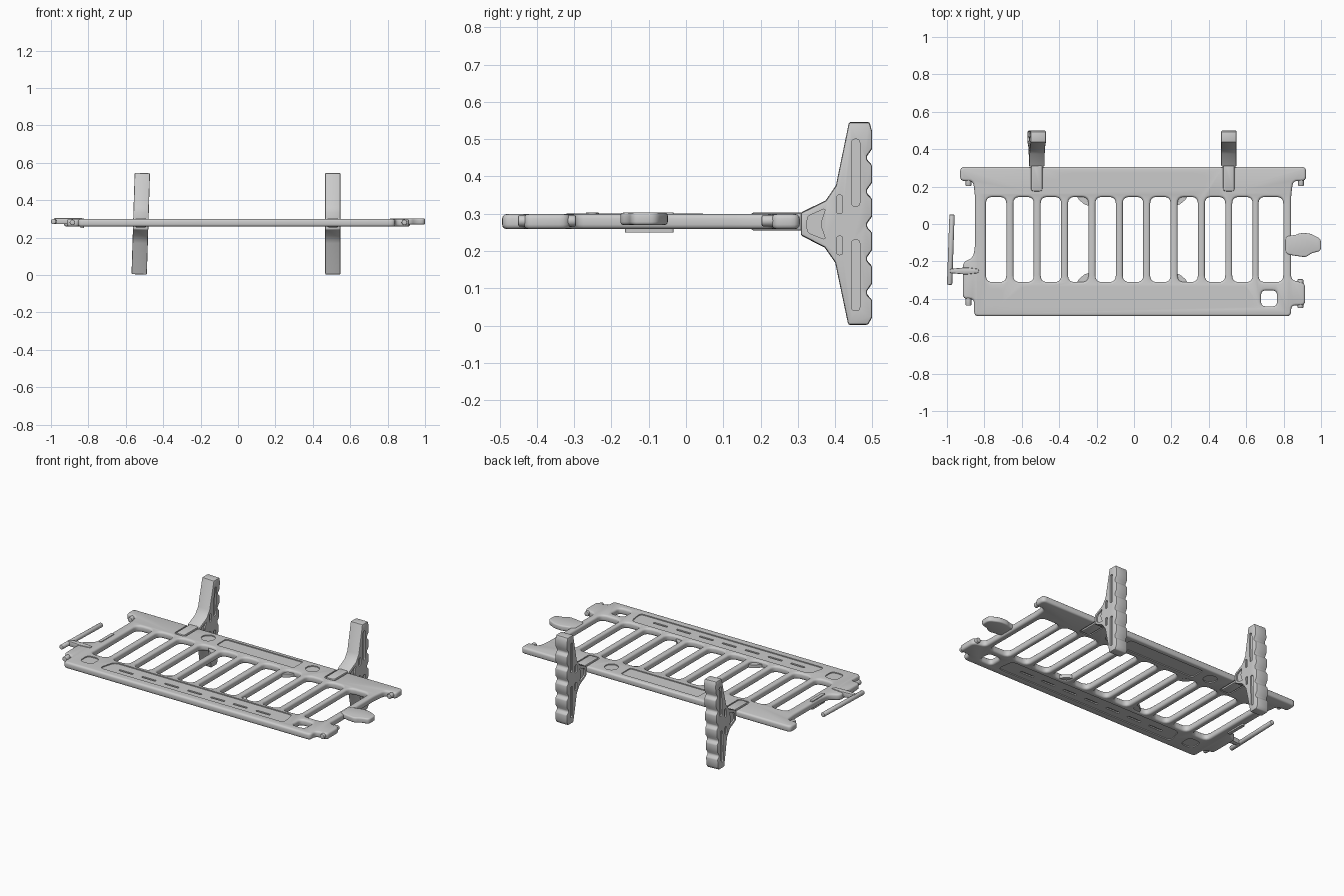
import bpy, bmesh, math
from mathutils import Vector, Matrix

if "Cube" in bpy.data.objects:
    bpy.data.objects.remove(bpy.data.objects["Cube"])

Z0, Z1 = 0.259, 0.299          # panel thickness


def rounded(pts, r, seg=4):
    """Round every corner of a polygon."""
    out, n = [], len(pts)
    for i in range(n):
        p, a, b = (Vector(pts[k % n]) for k in (i, i - 1, i + 1))
        u, v = a - p, b - p
        p0 = p + u.normalized() * min(r, u.length * 0.45)
        p1 = p + v.normalized() * min(r, v.length * 0.45)
        for s in range(seg + 1):
            t = s / seg
            out.append(p0 * (1 - t) ** 2 + p * 2 * t * (1 - t) + p1 * t * t)
    return out


def rrect(cx, cy, w, h, r):
    w, h = w / 2, h / 2
    return rounded([(cx - w, cy - h), (cx + w, cy - h), (cx + w, cy + h), (cx - w, cy + h)], r)


def circle(cx, cy, r, n=20):
    return [Vector((cx + r * math.cos(2 * math.pi * i / n), cy + r * math.sin(2 * math.pi * i / n)))
            for i in range(n)]


def prism(name, loops, spans, along_x=False):
    """Extrude every loop through every (low, high) span into one object."""
    bm = bmesh.new()
    for lo, hi in spans:
        for loop in loops:
            face = bm.faces.new([bm.verts.new((p[0], p[1], lo)) for p in loop])
            ext = bmesh.ops.extrude_face_region(bm, geom=[face])["geom"]
            bmesh.ops.translate(bm, vec=(0, 0, hi - lo),
                                verts=[g for g in ext if isinstance(g, bmesh.types.BMVert)])
    if along_x:                # (a, b, c) -> (c, a, b)
        bm.transform(Matrix(((0, 0, 1, 0), (1, 0, 0, 0), (0, 1, 0, 0), (0, 0, 0, 1))))
    bmesh.ops.recalc_face_normals(bm, faces=bm.faces)
    me = bpy.data.meshes.new(name)
    bm.to_mesh(me)
    bm.free()
    ob = bpy.data.objects.new(name, me)
    bpy.context.collection.objects.link(ob)
    return ob


def apply(ob, mod):
    with bpy.context.temp_override(object=ob, active_object=ob):
        bpy.ops.object.modifier_apply(modifier=mod.name)


def cut(ob, cutter):
    m = ob.modifiers.new("cut", "BOOLEAN")
    m.operation, m.solver, m.object = "DIFFERENCE", "EXACT", cutter
    apply(ob, m)
    bpy.data.objects.remove(cutter)


def bevel(ob, width, seg=3):
    m = ob.modifiers.new("bevel", "BEVEL")
    m.width, m.segments, m.limit_method = width, seg, "ANGLE"
    m.angle_limit = math.radians(40)
    m.use_clamp_overlap = False
    apply(ob, m)


def smooth(ob):
    ob.data.shade_smooth()
    ob.data.set_sharp_from_angle(angle=math.radians(35))


def rod(name, a, b, r):
    a, b = Vector(a), Vector(b)
    bm = bmesh.new()
    bmesh.ops.create_cone(bm, cap_ends=True, segments=16, radius1=r, radius2=r, depth=(b - a).length)
    bm.transform(Matrix.Translation((a + b) / 2) @ (b - a).to_track_quat("Z", "Y").to_matrix().to_4x4())
    me = bpy.data.meshes.new(name)
    bm.to_mesh(me)
    bm.free()
    ob = bpy.data.objects.new(name, me)
    bpy.context.collection.objects.link(ob)
    bevel(ob, 0.004, 2)
    smooth(ob)


# barrier panel outline
outline = [(-0.93, 0.305), (0.92, 0.305), (0.92, 0.23), (0.85, 0.23), (0.84, 0.15), (0.84, -0.30),
           (0.915, -0.315), (0.915, -0.435), (0.84, -0.435), (0.84, -0.493), (-0.855, -0.493),
           (-0.855, -0.40), (-0.915, -0.40), (-0.915, -0.205), (-0.86, -0.18), (-0.85, -0.12),
           (-0.85, 0.15), (-0.86, 0.23), (-0.93, 0.23)]
panel = prism("barrier_panel", [rounded(outline, 0.025)], [(Z0, Z1)])

# slots between the bars, and the square hole
slots = [rrect(-0.737 + 0.1463 * i, -0.083, 0.109, 0.455, 0.035) for i in range(10)]
slots += [rrect(0.732, -0.083, 0.132, 0.455, 0.035), rrect(0.722, -0.398, 0.085, 0.085, 0.025)]
cut(panel, prism("slot_cutter", slots, [(Z0 - 0.1, Z1 + 0.1)]))
bevel(panel, 0.012)

# shallow recesses on both faces
LEGS = ((-0.52, 0.031), (0.507, 0.0))
recess = [circle(-0.365, 0.23, 0.04), circle(0.35, 0.23, 0.04),
          rrect(-0.01, 0.228, 0.53, 0.095, 0.015), rrect(-0.743, -0.39, 0.085, 0.085, 0.03),
          rounded([(-0.64, -0.445), (0.625, -0.445), (0.61, -0.335), (-0.61, -0.335)], 0.03)]
recess += [rrect(x, 0.25, 0.078, 0.165, 0.02) for x, _ in LEGS]
both = lambda d: [(Z0 - 0.1, Z0 + d), (Z1 - d, Z1 + 0.1)]
cut(panel, prism("recess_cutter", recess, both(0.006)))
dashes = [rrect(-0.49 + 0.157 * i, -0.397, 0.095, 0.013, 0.005) for i in range(7)]
cut(panel, prism("dash_cutter", dashes, both(0.013)))
smooth(panel)

# small gussets at the slot corners
for side, x in ((-1, -0.235), (1, 0.215)):
    for up, y in ((1, 0.155), (-1, -0.32)):
        smooth(prism("bar_gusset", [[(x, y), (x + side * 0.075, y), (x + side * 0.06, y - up * 0.025),
                                     (x + side * 0.03, y - up * 0.05), (x, y - up * 0.06)]],
                     [(Z0 + 0.005, Z0 + 0.025)]))

# connector tongue on the right end
tongue = prism("connector_tongue", [rounded(
    [(0.81, -0.065), (0.86, -0.06), (0.89, -0.048), (0.94, -0.05), (1.0, -0.08), (1.0, -0.145),
     (0.95, -0.155), (0.92, -0.178), (0.86, -0.17), (0.81, -0.16)], 0.02)], [(0.27, 0.303)])
bevel(tongue, 0.008)
smooth(tongue)

# latch handle, its arm and the lug on the left end
rod("latch_handle", (-0.973, 0.05, 0.286), (-0.986, -0.325, 0.286), 0.014)
arm = prism("latch_arm", [rounded([(-0.985, -0.24), (-0.90, -0.232), (-0.83, -0.24), (-0.83, -0.262),
                                   (-0.90, -0.27), (-0.985, -0.262)], 0.01)], [(0.272, 0.304)])
bevel(arm, 0.005, 2)
smooth(arm)
lug = prism("latch_lug", [rrect(-0.833, -0.098, 0.02, 0.13, 0.008)], [(0.25, 0.303)])
smooth(lug)

# round locating pins
for x, ya, yb in ((-0.885, 0.25, 0.203), (0.893, 0.25, 0.203), (-0.885, -0.38, -0.437),
                  (0.89, -0.42, -0.45), (0.89, -0.33, -0.295)):
    rod("locating_pin", (x, ya, 0.281), (x, yb, 0.281), 0.015)

# feet: scalloped sole, tapered web, side grooves
front = [(0.437, 0.545), (0.402, 0.375), (0.375, 0.335), (0.308, 0.302), (0.308, 0.243),
         (0.372, 0.21), (0.40, 0.17), (0.435, 0.003)]
sole = []
for i in range(6):
    z = 0.003 + 0.0904 * i
    sole += [(0.485, z), (0.499, z + 0.02), (0.499, z + 0.065), (0.485, z + 0.08)]
sole[0], sole[-1] = (0.488, 0.003), (0.492, 0.545)
for x, tilt in LEGS:
    foot = prism("foot", [front + sole], [(-0.041, 0.041)], along_x=True)
    bevel(foot, 0.005, 2)
    grooves = [rrect(0.455, 0.41, 0.022, 0.18, 0.01), rrect(0.455, 0.135, 0.022, 0.19, 0.01),
               rrect(0.412, 0.325, 0.016, 0.05, 0.007), rrect(0.412, 0.215, 0.016, 0.05, 0.007),
               rounded([(0.325, 0.25), (0.325, 0.293), (0.375, 0.315), (0.36, 0.272), (0.375, 0.23)], 0.01)]
    cut(foot, prism("groove_cutter", grooves, [(-0.1, -0.032), (0.032, 0.1)], along_x=True))
    foot.data.transform(Matrix.Translation((x, 0, 0.272)) @ Matrix.Rotation(tilt, 4, "Y")
                        @ Matrix.Translation((0, 0, -0.272)))
    smooth(foot)
    # tab that slots into the panel
    tab = prism("foot_tab", [rrect(x, 0.255, 0.06, 0.16, 0.015)], [(Z0 - 0.004, Z1 + 0.004)])
    bevel(tab, 0.006, 2)
    smooth(tab)
